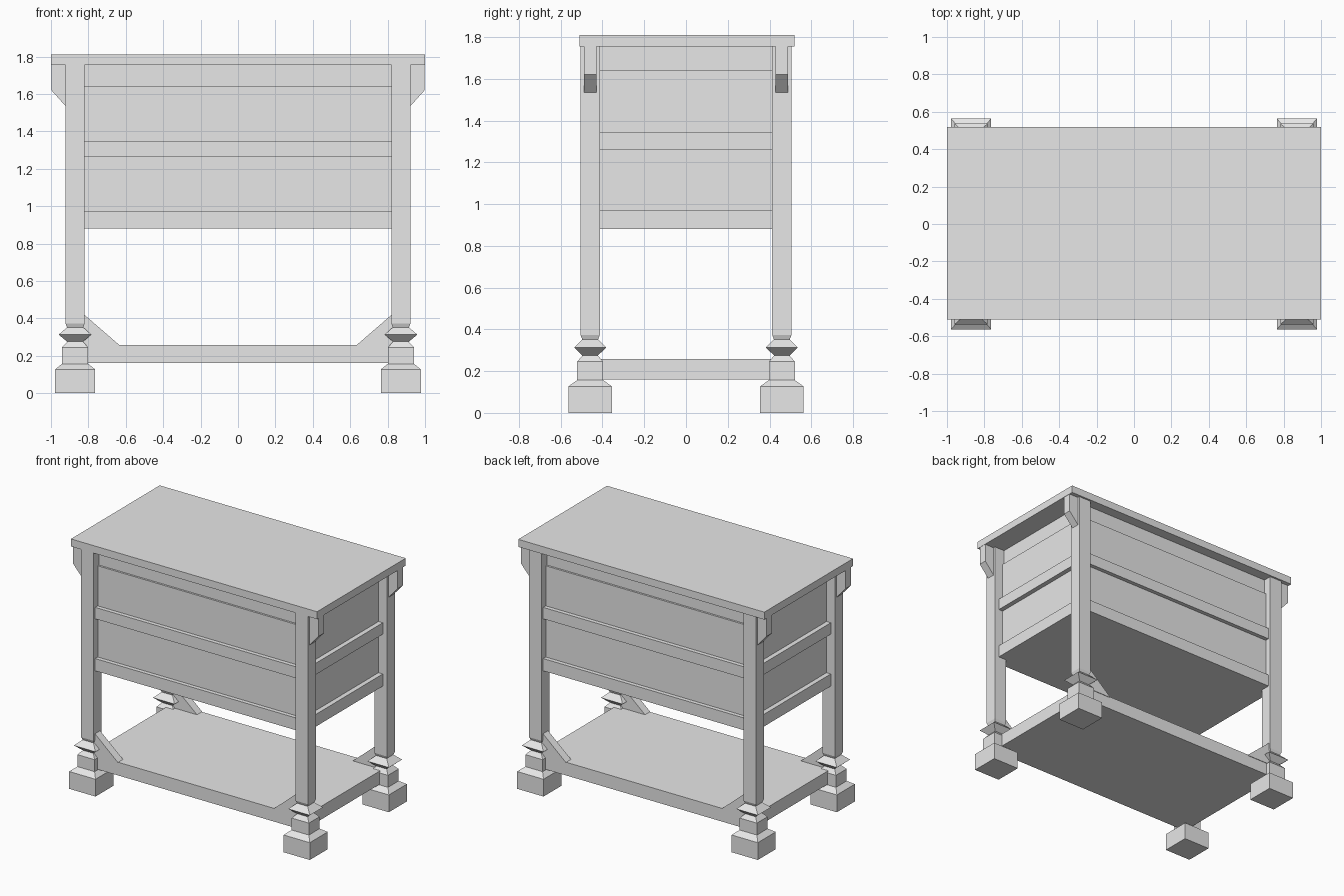
import bpy
import bmesh

cube = bpy.data.objects.get("Cube")
if cube:
    bpy.data.objects.remove(cube, do_unlink=True)

grey = bpy.data.materials.new("plain_grey")
grey.use_nodes = True
colour = (0.8, 0.8, 0.8, 1)
grey.diffuse_color = colour
grey.node_tree.nodes["Principled BSDF"].inputs["Base Color"].default_value = colour

LEG_X, LEG_Y = 0.871, 0.459
TOP_UNDER = 1.755
SIDES = [(sx, sy, f"{'front' if sy < 0 else 'back'}_{'left' if sx > 0 else 'right'}")
         for sx in (-1, 1) for sy in (-1, 1)]


def finish(name, bm):
    bmesh.ops.recalc_face_normals(bm, faces=bm.faces)
    mesh = bpy.data.meshes.new(name)
    bm.to_mesh(mesh)
    bm.free()
    mesh.materials.append(grey)
    obj = bpy.data.objects.new(name, mesh)
    bpy.context.collection.objects.link(obj)
    return obj


def stack(name, cx, cy, levels):
    """Rectangular rings (z, half x, half y) joined into a closed solid."""
    bm = bmesh.new()
    rings = [[bm.verts.new((cx + a * hx, cy + b * hy, z))
              for a, b in ((-1, -1), (1, -1), (1, 1), (-1, 1))]
             for z, hx, hy in levels]
    for low, high in zip(rings, rings[1:]):
        for i in range(4):
            j = (i + 1) % 4
            bm.faces.new((low[i], low[j], high[j], high[i]))
    bm.faces.new(rings[0])
    bm.faces.new(rings[-1])
    return finish(name, bm)


def box(name, hx, hy, z0, z1, cy=0):
    return stack(name, 0, cy, [(z0, hx, hy), (z1, hx, hy)])


def plate(name, outline, cy, half):
    """An outline in x and z given thickness along y."""
    bm = bmesh.new()
    face = bm.faces.new([bm.verts.new((x, cy - half, z)) for x, z in outline])
    moved = bmesh.ops.extrude_face_region(bm, geom=[face])["geom"]
    verts = [v for v in moved if isinstance(v, bmesh.types.BMVert)]
    bmesh.ops.translate(bm, verts=verts, vec=(0, 2 * half, 0))
    return finish(name, bm)


# Table top and bottom shelf
box("table_top", 1.0, 0.515, TOP_UNDER, 1.81, 0.004)
box("bottom_shelf", LEG_X, 0.485, 0.16, 0.257)

# Drawer case: stepped bands set between the legs
box("case_top_band", 0.84, 0.443, 1.64, TOP_UNDER)
box("case_panels", 0.853, 0.457, 0.89, 1.64)
box("case_middle_rail", 0.888, 0.487, 1.262, 1.346)
box("case_bottom_rail", 0.888, 0.487, 0.88, 0.97)

# Turned-style square legs with stepped feet
leg_levels = [
    (0, 0.107, 0.104), (0.127, 0.107, 0.104), (0.157, 0.07, 0.062),
    (0.245, 0.07, 0.062), (0.275, 0.042, 0.037), (0.313, 0.088, 0.077),
    (0.352, 0.043, 0.038), (0.372, 0.051, 0.046), (TOP_UNDER, 0.051, 0.046),
]
for sx, sy, where in SIDES:
    stack(f"{where}_leg", sx * LEG_X, sy * LEG_Y, leg_levels)

    # Bracket under the top overhang
    plate(f"{where}_top_bracket",
          [(sx * x, z) for x, z in ((0.9, TOP_UNDER), (0.998, TOP_UNDER), (0.998, 1.62),
                                    (0.922, 1.535), (0.9, 1.535))],
          sy * LEG_Y, 0.03)

    # Triangular brace between leg and shelf
    plate(f"{where}_shelf_brace",
          [(sx * x, z) for x, z in ((0.85, 0.25), (0.634, 0.25), (0.634, 0.257),
                                    (0.82, 0.418), (0.85, 0.418))],
          sy * LEG_Y, 0.03)
